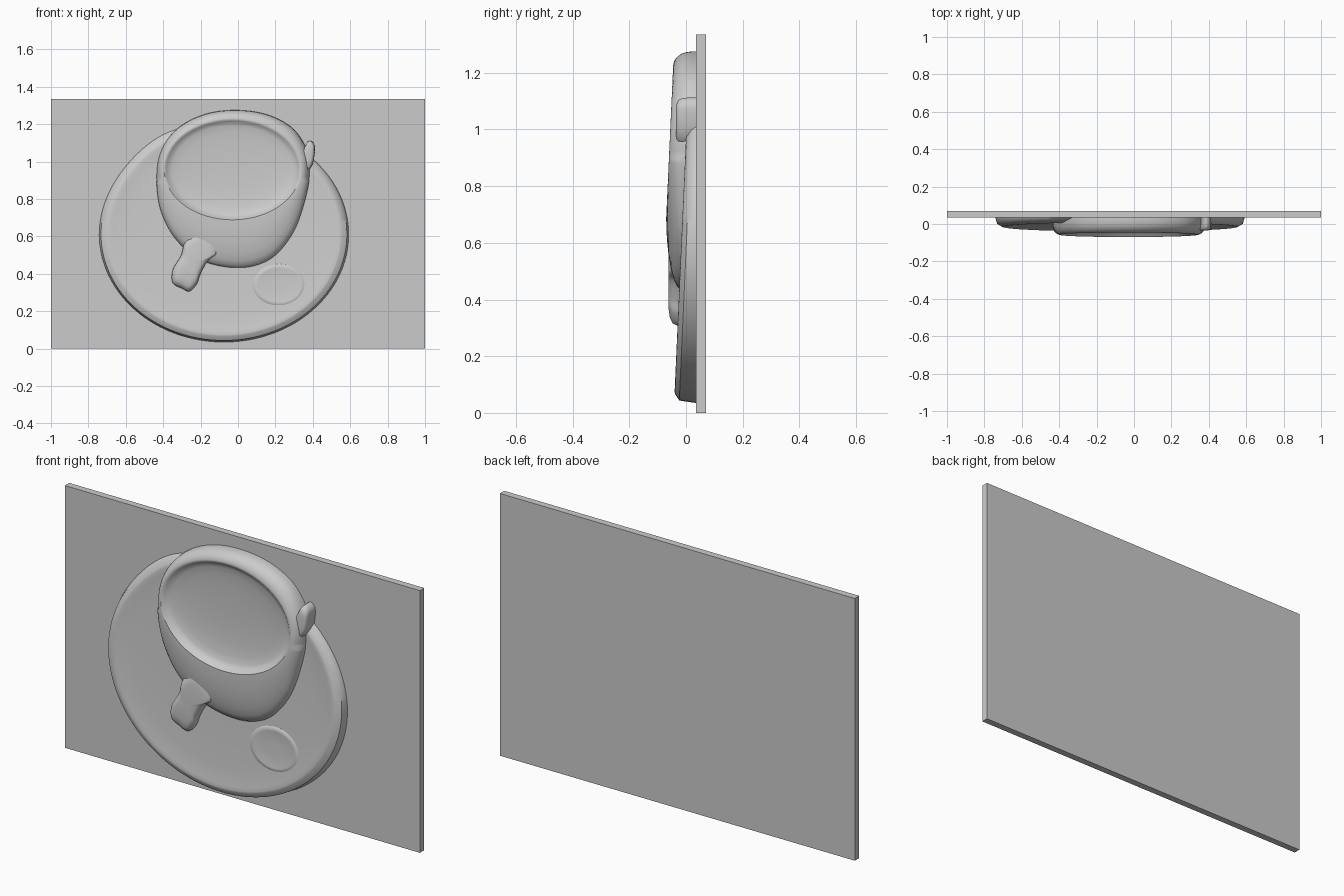
import bpy
import bmesh
from math import sin, cos, pi, atan2, exp, sqrt
from mathutils import Vector

if "Cube" in bpy.data.objects:
    bpy.data.objects.remove(bpy.data.objects["Cube"])

STONE = (0.6, 0.6, 0.6, 1)
mat = bpy.data.materials.new("light grey")
mat.use_nodes = True
mat.diffuse_color = STONE
mat.node_tree.nodes["Principled BSDF"].inputs["Base Color"].default_value = STONE
BACK = 0.045    # relief parts sink slightly into the slab


def finish(name, bm, smooth=True):
    bmesh.ops.recalc_face_normals(bm, faces=bm.faces)
    mesh = bpy.data.meshes.new(name)
    bm.to_mesh(mesh)
    bm.free()
    mesh.materials.append(mat)
    obj = bpy.data.objects.new(name, mesh)
    bpy.context.collection.objects.link(obj)
    if smooth:
        bpy.ops.object.select_all(action="DESELECT")
        obj.select_set(True)
        bpy.context.view_layer.objects.active = obj
        bpy.ops.object.shade_smooth_by_angle(angle=0.7)
    return obj


def loft(name, rings):
    """Skin closed rings of equal length and cap both ends."""
    bm = bmesh.new()
    loops = [[bm.verts.new(p) for p in ring] for ring in rings]
    n = len(loops[0])
    for a, b in zip(loops, loops[1:]):
        for i in range(n):
            j = (i + 1) % n
            bm.faces.new((a[i], a[j], b[j], b[i]))
    bm.faces.new(loops[0])
    bm.faces.new(loops[-1])
    return finish(name, bm)


def ellipse(cx, cz, rx, rz, n=128):
    return [(cx + rx * cos(2 * pi * i / n), cz + rz * sin(2 * pi * i / n)) for i in range(n)]


def spline(pts, steps=10):
    """Closed smooth outline through a few points."""
    out, n = [], len(pts)
    for i in range(n):
        a, b, c, d = (Vector(pts[(i + k) % n]) for k in (-1, 0, 1, 2))
        for s in range(steps):
            t = s / steps
            p = b + (c - a) * (t / 2) + (a * 2 - b * 5 + c * 4 - d) * (t * t / 2) \
                + (b * 3 - a - c * 3 + d) * (t ** 3 / 2)
            out.append((p.x, p.y))
    return out


def lump(name, outline, front, levels):
    """Raised pad: outline shrunk about its middle; levels are (scale, height share)."""
    cx = sum(p[0] for p in outline) / len(outline)
    cz = sum(p[1] for p in outline) / len(outline)
    return loft(name, [[(cx + (x - cx) * s, BACK + (front - BACK) * h, cz + (z - cz) * s)
                        for x, z in outline] for s, h in levels])


# Backing slab
bm = bmesh.new()
bmesh.ops.create_cube(bm, size=1)
for v in bm.verts:
    v.co = (v.co.x * 2, 0.0525 + v.co.y * 0.035, 0.6675 + v.co.z * 1.335)
finish("slab", bm, smooth=False)

# Saucer: tilted dish, fuller toward the upper left
SX, SZ = -0.075, 0.61


def saucer_floor(z):
    return -0.04 + 0.045 * (z - 0.08)


edge = []
for x, z in ellipse(SX, SZ, 0.667, 0.575):
    a = atan2(z - SZ, x - SX)
    k = 1 + 0.05 * exp(-((a - 2.05) / 0.4) ** 2)
    edge.append(((x - SX) * k, (z - SZ) * k))
rings = [[(SX + x, BACK, SZ + z) for x, z in edge],
         [(SX + x, 0.035, SZ + z) for x, z in edge]]
for s, drop in ((0.985, 0.018), (0.945, 0.002), (0.93, 0), (0.9, 0.003), (0.75, 0.007),
                (0.5, 0.01), (0.2, 0.01)):
    rings.append([(SX + x * s, saucer_floor(SZ + z * s) + drop, SZ + z * s) for x, z in edge])
loft("saucer", rings)

# Cup: outer outline blends to the rim ellipse, then sinks into the bowl
body = spline([(0, 1.275), (-0.16, 1.258), (-0.3, 1.195), (-0.39, 1.1), (-0.432, 0.98),
               (-0.43, 0.82), (-0.395, 0.69), (-0.32, 0.57), (-0.2, 0.475), (-0.06, 0.435),
               (0.08, 0.44), (0.2, 0.5), (0.3, 0.63), (0.36, 0.8), (0.385, 0.95),
               (0.365, 1.07), (0.29, 1.18), (0.16, 1.25)])
CX, CZ, RX, RZ = -0.03, 0.957, 0.365, 0.268


def rim_height(z):
    return -0.045 - 0.046 * (1.23 - z)


def rim_point(x, z, s=1):
    a = atan2((z - CZ) / RZ, (x - CX) / RX)
    return CX + RX * s * cos(a), CZ + RZ * s * sin(a)


rings = [[(x, BACK, z) for x, z in body]]
for t in (0, 0.05, 0.15, 0.3, 0.5, 0.7, 0.88, 1):
    ring = []
    for x, z in body:
        ex, ez = rim_point(x, z)
        top = rim_height(ez)
        low = 0.02 if z > 0.9 else -0.012
        ring.append((x + (ex - x) * t, low + (top - low) * sqrt(1 - (1 - t) ** 2),
                     z + (ez - z) * t))
    rings.append(ring)
for s, depth in ((0.97, 0.008), (0.94, 0.02), (0.88, 0.028), (0.75, 0.035), (0.55, 0.041),
                 (0.3, 0.044), (0.08, 0.045)):
    ring = []
    for x, z in body:
        ex, ez = rim_point(x, z, s)
        # the near wall drops off faster than the far wall
        share = 0.9 - 0.25 * (ez - CZ) / RZ
        ring.append((ex, rim_height(ez) + depth * share, ez))
    rings.append(ring)
loft("cup", rings)

# Handles on the near left and far right of the cup
ROUND = ((1, 0), (1, 0.45), (0.98, 0.7), (0.92, 0.86), (0.8, 0.95), (0.6, 0.99), (0.2, 1))
near = spline([(-0.28, 0.58), (-0.305, 0.5), (-0.35, 0.42), (-0.35, 0.35), (-0.3, 0.32),
               (-0.26, 0.305), (-0.22, 0.345), (-0.2, 0.4), (-0.16, 0.47), (-0.1, 0.52),
               (-0.12, 0.6), (-0.2, 0.64)])
lump("near_handle", near, -0.062, ROUND)
far = spline([(0.325, 1.0), (0.35, 1.065), (0.38, 1.112), (0.41, 1.085), (0.403, 1.0),
              (0.375, 0.95), (0.34, 0.95)])
lump("far_handle", far, -0.036, ROUND)

# Shallow round medallion pressed on the saucer
rings = []
for r, lift in ((0.14, -0.003), (0.13, 0.003), (0.115, 0.003), (0.105, 0.0015), (0.03, 0.0015)):
    rings.append([(x, saucer_floor(z) + 0.006 - lift, z)
                  for x, z in ellipse(0.22, 0.34, r, r * 0.8, 48)])
loft("medallion", rings)
